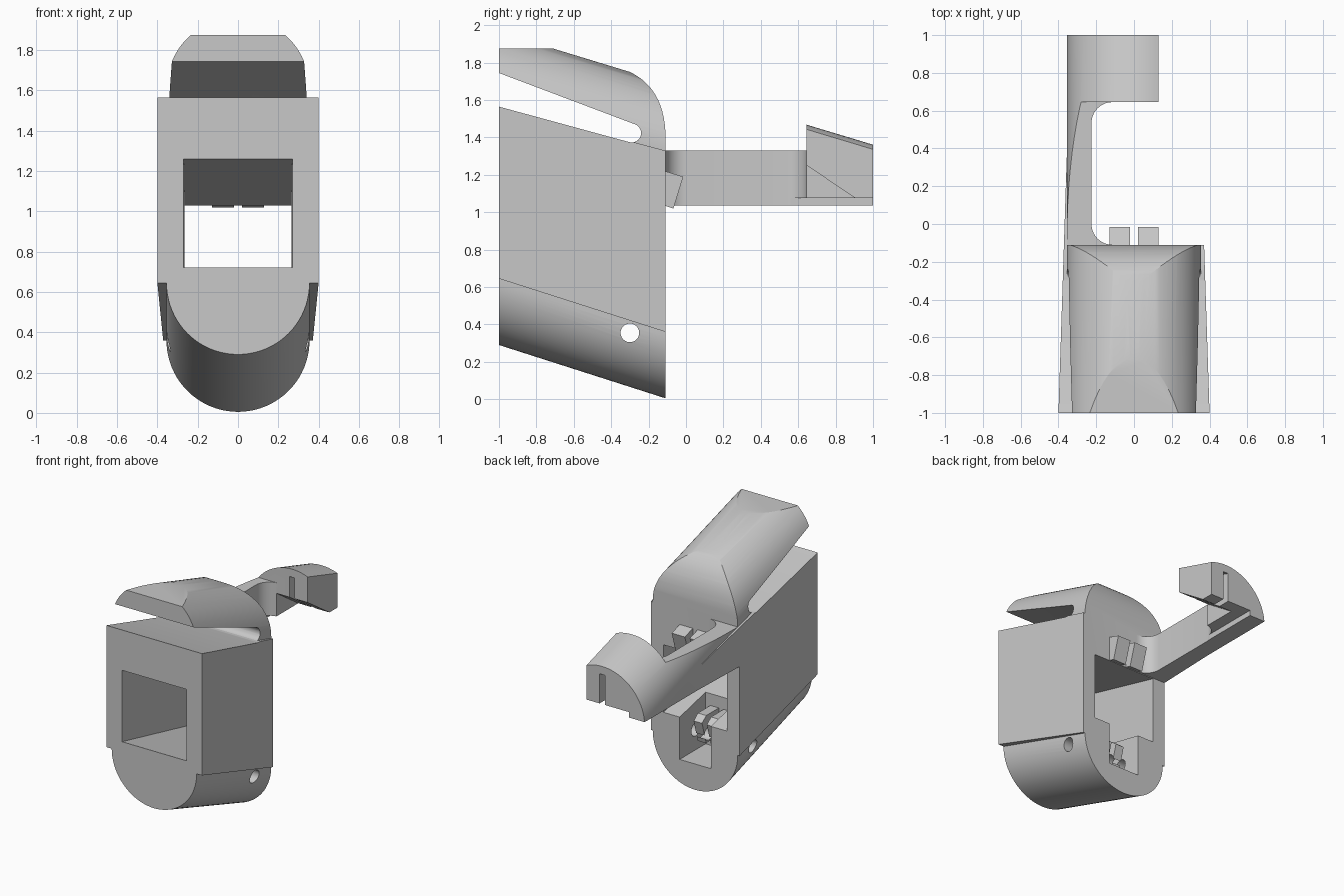
import bpy, bmesh, math
from mathutils import Matrix

if "Cube" in bpy.data.objects:
    bpy.data.objects.remove(bpy.data.objects["Cube"], do_unlink=True)

grey = bpy.data.materials.new("plain grey")
grey.use_nodes = True
tone = (0.58, 0.58, 0.58, 1)
grey.diffuse_color = tone
grey.node_tree.nodes["Principled BSDF"].inputs["Base Color"].default_value = tone

R = 0.355          # radius of rounded top and bottom
BACK = -0.11       # back plane of the main body


def loft(name, ring_a, ring_b):
    """Closed solid between two matching rings of 3D points."""
    bm = bmesh.new()
    a = [bm.verts.new(p) for p in ring_a]
    b = [bm.verts.new(p) for p in ring_b]
    n = len(a)
    bm.faces.new(a)
    bm.faces.new(b)
    for i in range(n):
        j = (i + 1) % n
        bm.faces.new((a[i], a[j], b[j], b[i]))
    bmesh.ops.recalc_face_normals(bm, faces=bm.faces)
    mesh = bpy.data.meshes.new(name)
    bm.to_mesh(mesh)
    bm.free()
    mesh.materials.append(grey)
    ob = bpy.data.objects.new(name, mesh)
    bpy.context.collection.objects.link(ob)
    return ob


def side_prism(name, yz, x0, x1):
    return loft(name, [(x0, y, z) for y, z in yz], [(x1, y, z) for y, z in yz])


def plan_prism(name, xy, z0, z1):
    return loft(name, [(x, y, z0) for x, y in xy], [(x, y, z1) for x, y in xy])


def rect(y, hw, z0, z1):
    return [(-hw, y, z0), (hw, y, z0), (hw, y, z1), (-hw, y, z1)]


def arc(cx, cy, r, a0, a1, n):
    steps = [math.radians(a0 + (a1 - a0) * i / n) for i in range(n + 1)]
    return [(cx + r * math.cos(t), cy + r * math.sin(t)) for t in steps]


def combine(target, tool, operation):
    """Boolean the tool into the target and discard the tool."""
    mod = target.modifiers.new("cut", 'BOOLEAN')
    mod.operation, mod.solver, mod.object = operation, 'EXACT', tool
    bpy.context.view_layer.update()
    graph = bpy.context.evaluated_depsgraph_get()
    mesh = bpy.data.meshes.new_from_object(target.evaluated_get(graph))
    target.modifiers.clear()
    target.data = mesh
    bpy.data.objects.remove(tool, do_unlink=True)


# Sloping envelope: a sheared capsule joined to a wider tapered block
def low(y):
    return 0.645 - 0.32 * (y + 1)


def high(y):
    return 1.608 - 0.301 * (y + 1)


def block_top(y):
    return 1.567 - 0.267 * (y + 1)


def capsule(y):
    pts = arc(0, high(y), R, 0, 180, 40) + arc(0, low(y), R, 180, 360, 40)
    return [(x, y, z) for x, z in pts]


body = loft("body", capsule(-1), capsule(1))
block = loft("block", rect(-1, 0.4, low(-1), block_top(-1)),
             rect(1, 0.335, low(1), block_top(1)))
combine(body, block, 'UNION')

# Side outline of the main housing with its rounded hood and the open slot
hood_curve = []
for i in range(13):
    t = i / 12
    w = ((1 - t) ** 2, 2 * t * (1 - t), t * t)
    hood_curve.append((w[0] * BACK + w[1] * -0.122 + w[2] * -0.3,
                       w[0] * 1.43 + w[1] * 1.665 + w[2] * 1.75))
slot_end = arc(-0.29, 1.423, 0.05, 70, -105, 12)
outline = [(-1.1, -0.3), (BACK, -0.3)] + hood_curve
outline += [(-0.71, 1.875), (-1.1, 1.875), (-1.1, 1.782)] + slot_end
outline += [(-1.1, block_top(-1.1) - 0.002)]
keep = side_prism("keep", outline, -0.6, 0.6)

# Hooked arm: straight bar with filleted ends, then the taller head
bar = [(-0.6, -0.2), (-0.115, -0.2)] + arc(-0.115, 0, 0.11, 270, 180, 10)
bar += arc(-0.115, 0.535, 0.11, 180, 90, 10) + [(-0.115, 0.8), (-0.6, 0.8)]
combine(keep, plan_prism("bar", bar, 1.035, 1.33), 'UNION')
head = [(-0.6, 0.645), (0.13, 0.645), (0.13, 1.1), (-0.6, 1.1)]
combine(keep, plan_prism("head", head, 1.035, 1.6), 'UNION')
combine(body, keep, 'INTERSECT')

# Underside relief and guide slot of the head
relief = [(0.56, 0.9), (1.2, 0.9), (1.2, 1.076), (0.56, 1.076)]
combine(body, side_prism("relief", relief, -0.222, 0.3), 'DIFFERENCE')
ramp = [(0.6, 1.0), (0.6, 1.28), (0.645, 1.25), (0.905, 1.076), (0.905, 1.0)]
combine(body, side_prism("ramp", ramp, -0.13, 0.3), 'DIFFERENCE')
groove = [(0.6, 1.0), (1.1, 1.0), (1.1, 1.27), (0.6, 1.42)]
combine(body, side_prism("groove", groove, -0.022, 0.022), 'DIFFERENCE')

# Window through the housing, lower pocket and cross pin hole
window = loft("window", rect(-1.1, 0.27, 0.743, 1.286), rect(-0.05, 0.265, 0.506, 1.014))
combine(body, window, 'DIFFERENCE')
pocket = [(-0.42, 0.2), (-0.05, 0.2), (-0.05, 0.65), (-0.42, 0.65)]
combine(body, side_prism("pocket", pocket, -0.13, 0.13), 'DIFFERENCE')
hole = side_prism("hole", arc(-0.3, 0.355, 0.05, 0, 345, 23), -0.6, 0.6)
combine(body, hole, 'DIFFERENCE')

# Pairs of small tilted lugs: on the back face and inside the pocket
back_lug = [(-0.125, 1.224), (-0.015, 1.19), (-0.067, 1.02), (-0.125, 1.038)]
pocket_lug = [(-0.43, 0.3), (-0.43, 0.5), (-0.27, 0.5), (-0.22, 0.46), (-0.27, 0.29)]
parts = [body]
for side, x in (("left", 0.02), ("right", -0.02)):
    s = 1 if x > 0 else -1
    parts.append(side_prism(side + "_back_lug", back_lug, x, s * 0.13))
    lug = side_prism(side + "_pocket_lug", pocket_lug, x, s * 0.09)
    pin = side_prism("pin", arc(-0.3, 0.355, 0.05, 0, 345, 23), -0.6, 0.6)
    combine(lug, pin, 'DIFFERENCE')
    parts.append(lug)

# Smooth the curved surfaces, keep the hard edges
bpy.ops.object.select_all(action='DESELECT')
for ob in parts:
    ob.select_set(True)
bpy.context.view_layer.objects.active = body
bpy.ops.object.shade_smooth_by_angle(angle=math.radians(25))
